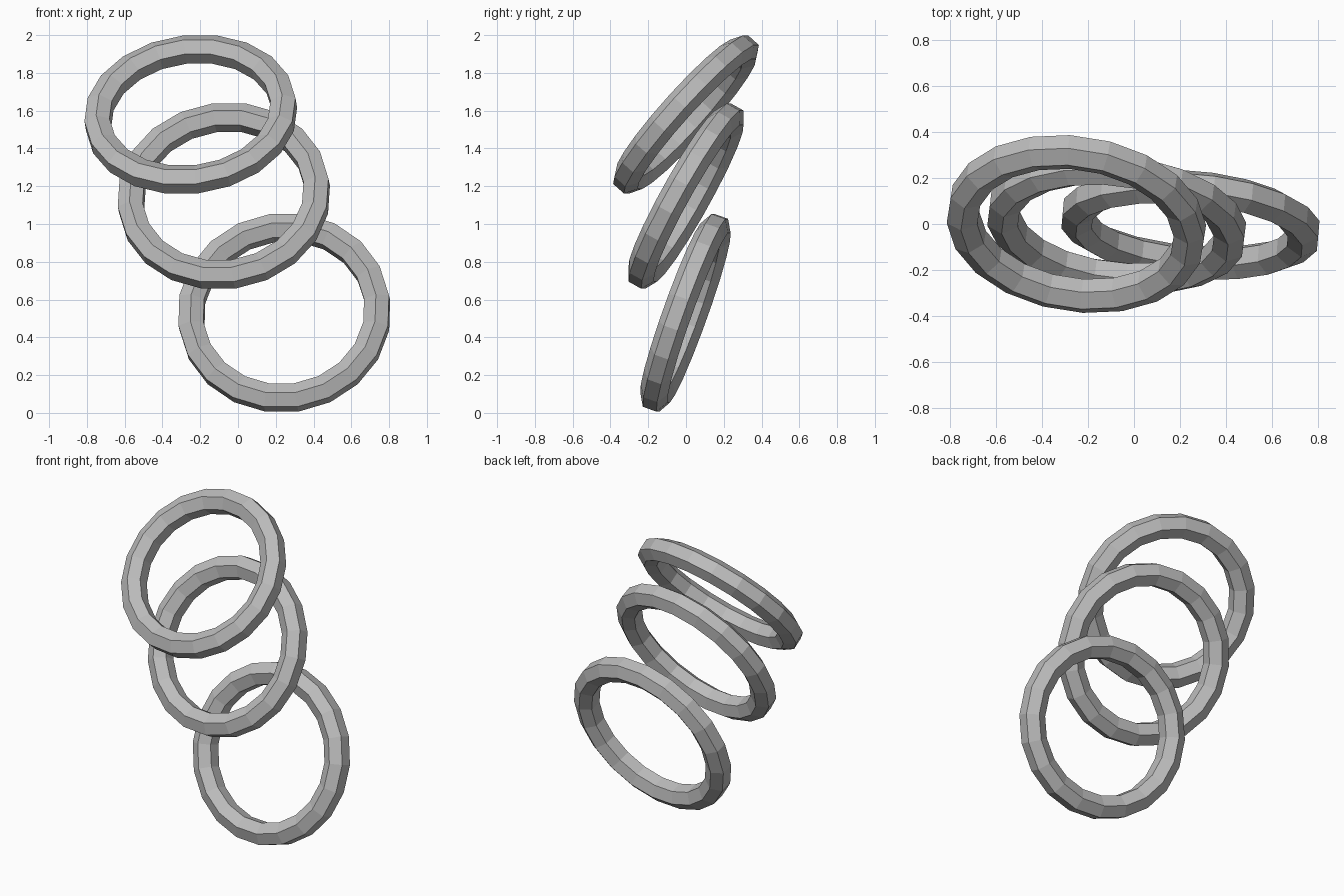
import bpy, bmesh
from math import cos, sin, pi, radians
from mathutils import Matrix, Vector

cube = bpy.data.objects.get("Cube")
if cube:
    bpy.data.objects.remove(cube)

# One plain grey for all the rings
grey = bpy.data.materials.new("plain_grey")
grey.use_nodes = True
colour = (0.5, 0.5, 0.5, 1)
grey.diffuse_color = colour
grey.node_tree.nodes["Principled BSDF"].inputs["Base Color"].default_value = colour

RADIUS, TUBE, SIDES, STEPS = 0.497, 0.077, 6, 20


def ring(name, centre, lean, turn, length):
    """Six-sided tube spun into a ring, facing the front and leaning back."""
    bm = bmesh.new()
    section = []
    for i in range(SIDES):
        a = 2 * pi * i / SIDES + pi / 6
        section.append(bm.verts.new((RADIUS + TUBE * cos(a), TUBE * sin(a), 0)))
    edges = [bm.edges.new((section[i], section[(i + 1) % SIDES])) for i in range(SIDES)]
    bmesh.ops.spin(bm, geom=section + edges, cent=(0, 0, 0), axis=(0, 1, 0),
                   angle=2 * pi, steps=STEPS, use_merge=False)
    bmesh.ops.remove_doubles(bm, verts=bm.verts, dist=0.001)
    bmesh.ops.recalc_face_normals(bm, faces=bm.faces)
    # Half a step of roll puts a flat at the top and bottom
    bm.transform(Matrix.Rotation(pi / STEPS, 4, 'Y'))
    # Slight flattening along the leaning direction
    for v in bm.verts:
        radial = Vector((v.co.x, 0, v.co.z)).normalized()
        v.co.z -= RADIUS * (1 - length) * radial.z
    mesh = bpy.data.meshes.new(name)
    bm.to_mesh(mesh)
    bm.free()
    mesh.materials.append(grey)
    obj = bpy.data.objects.new(name, mesh)
    bpy.context.collection.objects.link(obj)
    obj.location = centre
    obj.rotation_euler = (radians(-lean), 0, radians(turn))
    return obj


# Three rings in a falling stack
ring("top_ring", (-0.25, 0, 1.58), 41.5, -9, 0.935)
ring("middle_ring", (-0.075, 0, 1.148), 29, -7, 0.965)
ring("bottom_ring", (0.245, -0.003, 0.53), 19.7, -5, 0.97)
